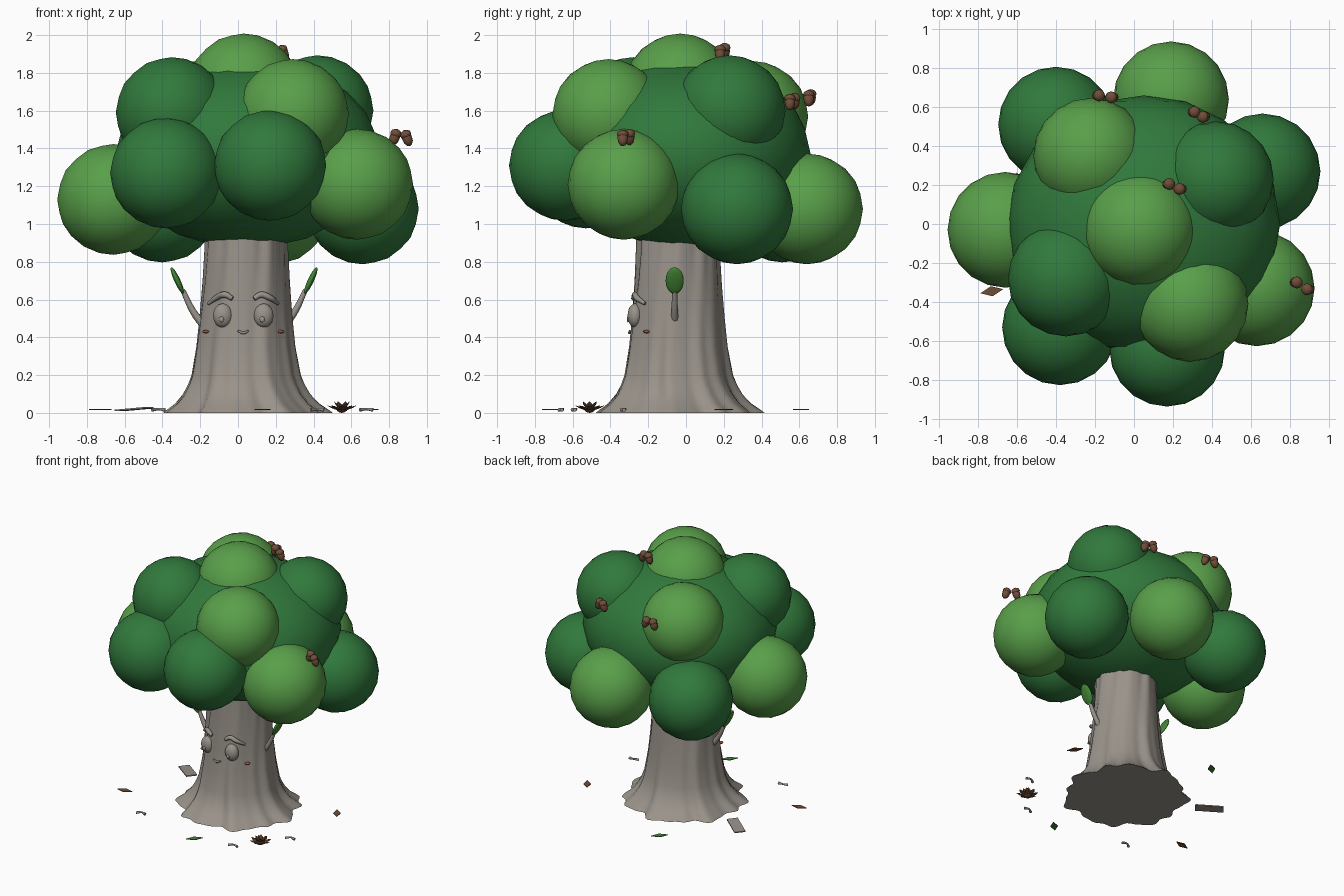
import bpy, bmesh, math
from mathutils import Matrix, Vector

cube = bpy.data.objects.get("Cube")
if cube:
    bpy.data.objects.remove(cube)


def material(name, rgb):
    m = bpy.data.materials.new(name)
    m.use_nodes = True
    m.diffuse_color = (*rgb, 1)
    m.node_tree.nodes["Principled BSDF"].inputs["Base Color"].default_value = (*rgb, 1)
    return m


bark = material("grey bark", (0.32, 0.29, 0.255))
dark_green = material("dark foliage", (0.03, 0.19, 0.045))
light_green = material("light foliage", (0.10, 0.35, 0.068))
leaf_green = material("leaf green", (0.055, 0.235, 0.035))
nut_brown = material("nut brown", (0.16, 0.075, 0.04))
cone_brown = material("cone brown", (0.10, 0.048, 0.024))
blush = material("blush brown", (0.28, 0.09, 0.035))


def finish(name, bm, mat, smooth=True):
    mesh = bpy.data.meshes.new(name)
    bmesh.ops.recalc_face_normals(bm, faces=bm.faces)
    bm.to_mesh(mesh)
    bm.free()
    mesh.materials.append(mat)
    for p in mesh.polygons:
        p.use_smooth = smooth
    obj = bpy.data.objects.new(name, mesh)
    bpy.context.collection.objects.link(obj)
    return obj


def place(loc, scale=(1, 1, 1), axis="Z", angle=0):
    return (Matrix.Translation(loc) @ Matrix.Rotation(math.radians(angle), 4, axis)
            @ Matrix.Diagonal((*scale, 1)))


def ball(name, mat, loc, scale, axis="Y", angle=0, detail=3):
    bm = bmesh.new()
    bmesh.ops.create_icosphere(bm, subdivisions=detail, radius=1,
                               matrix=place(loc, scale, axis, angle))
    return finish(name, bm, mat)


def tube(name, mat, points, radii):
    curve = bpy.data.curves.new(name, "CURVE")
    curve.dimensions = "3D"
    curve.bevel_depth = 1
    curve.bevel_resolution = 2
    curve.resolution_u = 6
    curve.use_fill_caps = True
    s = curve.splines.new("BEZIER")
    s.bezier_points.add(len(points) - 1)
    for bp, co, r in zip(s.bezier_points, points, radii):
        bp.co, bp.radius = co, r
        bp.handle_left_type = bp.handle_right_type = "AUTO"
    curve.materials.append(mat)
    obj = bpy.data.objects.new(name, curve)
    bpy.context.collection.objects.link(obj)
    return obj


# Trunk: flared profile with wavy bark ridges
CX, CY = 0.04, -0.045
PROFILE = [(0, 0.425), (0.015, 0.41), (0.05, 0.365), (0.1, 0.325), (0.15, 0.3),
           (0.2, 0.283), (0.35, 0.258), (0.5, 0.242), (0.7, 0.226), (0.86, 0.218), (1.0, 0.215)]


def trunk_radius(z, t):
    for (z0, r0), (z1, r1) in zip(PROFILE, PROFILE[1:]):
        if z <= z1:
            r = r0 + (r1 - r0) * (z - z0) / (z1 - z0)
            break
    t += 0.12 * math.sin(z * 5)
    wave = 0.5 * math.cos(7 * t + 0.6) + 0.4 * math.cos(12 * t) + 0.25 * math.cos(19 * t + 2)
    return r + wave * (0.009 + 0.03 * math.exp(-z * 9))


def on_trunk(x, z, out=0.0):
    """Point on the front of the trunk."""
    t = math.atan2(-0.24, x - CX)
    for _ in range(6):
        r = trunk_radius(z, t)
        t = -math.acos(max(-1, min(1, (x - CX) / r)))
    return Vector((CX + (r + out) * math.cos(t), CY + (r + out) * math.sin(t), z))


bm = bmesh.new()
N = 96
rings = []
for z, _ in PROFILE:
    angles = [2 * math.pi * i / N for i in range(N)]
    rings.append([bm.verts.new((CX + trunk_radius(z, t) * math.cos(t),
                                CY + trunk_radius(z, t) * math.sin(t), z)) for t in angles])
for lo, hi in zip(rings, rings[1:]):
    for i in range(N):
        j = (i + 1) % N
        bm.faces.new((lo[i], lo[j], hi[j], hi[i]))
bm.faces.new(rings[0])
bm.faces.new(rings[-1])
trunk = finish("trunk", bm, bark)
bpy.context.view_layer.objects.active = trunk
trunk.select_set(True)
bpy.ops.object.shade_smooth_by_angle(angle=math.radians(50))

# Crown: one core and twelve leafy lobes
ball("crown_core", dark_green, (0.05, 0, 1.37), (0.7, 0.66, 0.5))
LOBES = {
    light_green: [(0.03, -0.03, 1.715), (-0.22, 0.35, 1.57), (0.29, -0.41, 1.58),
                  (-0.66, -0.03, 1.13), (0.19, 0.64, 1.08), (0.63, -0.33, 1.21)],
    dark_green: [(0.42, 0.23, 1.60), (-0.35, -0.28, 1.59), (-0.40, 0.51, 1.09),
                 (0.66, 0.27, 1.08), (-0.38, -0.53, 1.27), (0.17, -0.64, 1.31)],
}
for mat, spots in LOBES.items():
    for i, p in enumerate(spots):
        ball(f"{mat.name.replace(' ', '_')}_lobe_{i + 1}", mat, p, (0.297, 0.297, 0.293))

# Face: eyes, pupils, brows, cheeks, mouth
FX = 0.028
for side, label in ((-1, "right"), (1, "left")):
    ex = FX + side * 0.108
    eye = on_trunk(ex, 0.515)
    ball(label + "_eye", bark, eye + Vector((0, 0.005, 0)), (0.052, 0.04, 0.064))
    ball(label + "_pupil", bark, eye + Vector((-0.008, -0.033, -0.02)), (0.014, 0.006, 0.016), detail=2)
    brow = [on_trunk(FX + side * dx, z, 0.01)
            for dx, z in ((0.055, 0.605), (0.09, 0.625), (0.135, 0.61), (0.178, 0.578))]
    tube(label + "_brow", bark, brow, (0.012, 0.017, 0.016, 0.009))
    ball(label + "_cheek", blush, on_trunk(FX + side * 0.196, 0.43), (0.02, 0.024, 0.009),
         "Z", side * 50, 2)
tube("mouth", bark, [on_trunk(FX + dx, z, 0.006)
                     for dx, z in ((-0.028, 0.435), (0, 0.424), (0.028, 0.435))], (0.005, 0.008, 0.005))

# Side branches, each with one leaf
for side, label in ((-1, "right"), (1, "left")):
    def at(dx, z):
        return (0.032 + side * dx, -0.06, z)
    tube(label + "_branch", bark, [at(0.2, 0.45), at(0.265, 0.53), at(0.325, 0.65)],
         (0.024, 0.018, 0.013))
    ball(label + "_branch_leaf", leaf_green, at(0.353, 0.70), (0.016, 0.048, 0.078), "Y", side * 25)

# Nut pairs sitting on the crown, each nut with a cap
PAIRS = [((0.83, -0.30, 1.46), (0.895, -0.335, 1.455)), ((0.305, 0.575, 1.65), (0.36, 0.55, 1.645)),
         ((-0.185, 0.66, 1.67), (-0.11, 0.65, 1.665)), ((0.175, 0.205, 1.915), (0.24, 0.18, 1.905))]
for i, pair in enumerate(PAIRS):
    for p, tilt, tag in zip(pair, (18, -22), "ab"):
        ball(f"nut_{i + 1}{tag}", nut_brown, p, (0.028, 0.028, 0.046), "Y", tilt, 2)
        up = Matrix.Rotation(math.radians(tilt), 3, "Y") @ Vector((0, 0, 0.02))
        ball(f"nut_cap_{i + 1}{tag}", nut_brown, Vector(p) + up, (0.031, 0.031, 0.024), "Y", tilt, 2)

# Open cone on the ground: two rings of scales around a core
ball("cone_core", cone_brown, (0.55, -0.51, 0.022), (0.03, 0.03, 0.022), detail=2)
bm = bmesh.new()
for count, lean, length in ((8, 68, 0.042), (6, 38, 0.034)):
    for k in range(count):
        m = (Matrix.Translation((0.55, -0.51, 0.008))
             @ Matrix.Rotation(2 * math.pi * k / count, 4, "Z")
             @ Matrix.Rotation(math.radians(lean), 4, "Y")
             @ Matrix.Translation((0, 0, length))
             @ Matrix.Diagonal((0.005, 0.018, length, 1)))
        bmesh.ops.create_icosphere(bm, subdivisions=1, radius=1, matrix=m)
finish("cone_scales", bm, cone_brown, False)

# Fallen leaves
FALLEN = [("brown", nut_brown, -0.73, -0.345, 10), ("brown", nut_brown, 0.71, 0.2, 125),
          ("green", leaf_green, 0.13, -0.72, 45), ("green", leaf_green, -0.2, 0.61, 45)]
for i, (kind, mat, x, y, turn) in enumerate(FALLEN):
    bm = bmesh.new()
    bmesh.ops.create_icosphere(bm, subdivisions=1, radius=1)
    bmesh.ops.delete(bm, geom=bm.verts[:], context="VERTS")
    bmesh.ops.create_cone(bm, segments=4, radius1=1, radius2=1, depth=1, cap_ends=True,
                          matrix=place((x, y, 0.017), (0.06, 0.026, 0.005), "Z", turn))
    finish(f"fallen_{kind}_leaf_{i + 1}", bm, mat, False)

# Bark plank and twigs
bm = bmesh.new()
bmesh.ops.create_cube(bm, size=1, matrix=place((-0.55, 0.17, 0.02), (1, 1, 1), "Z", 141)
                      @ place((0, 0, 0), (0.2, 0.08, 0.008), "Y", 4))
finish("bark_plank", bm, bark, False)
for i, (x, y) in enumerate([(-0.42, -0.59), (0.42, -0.66), (0.68, -0.33)]):
    tube(f"twig_{i + 1}", bark, [(x - 0.035, y - 0.012, 0.016), (x, y + 0.008, 0.02),
                                 (x + 0.035, y + 0.002, 0.016)], (0.01, 0.006, 0.01))
